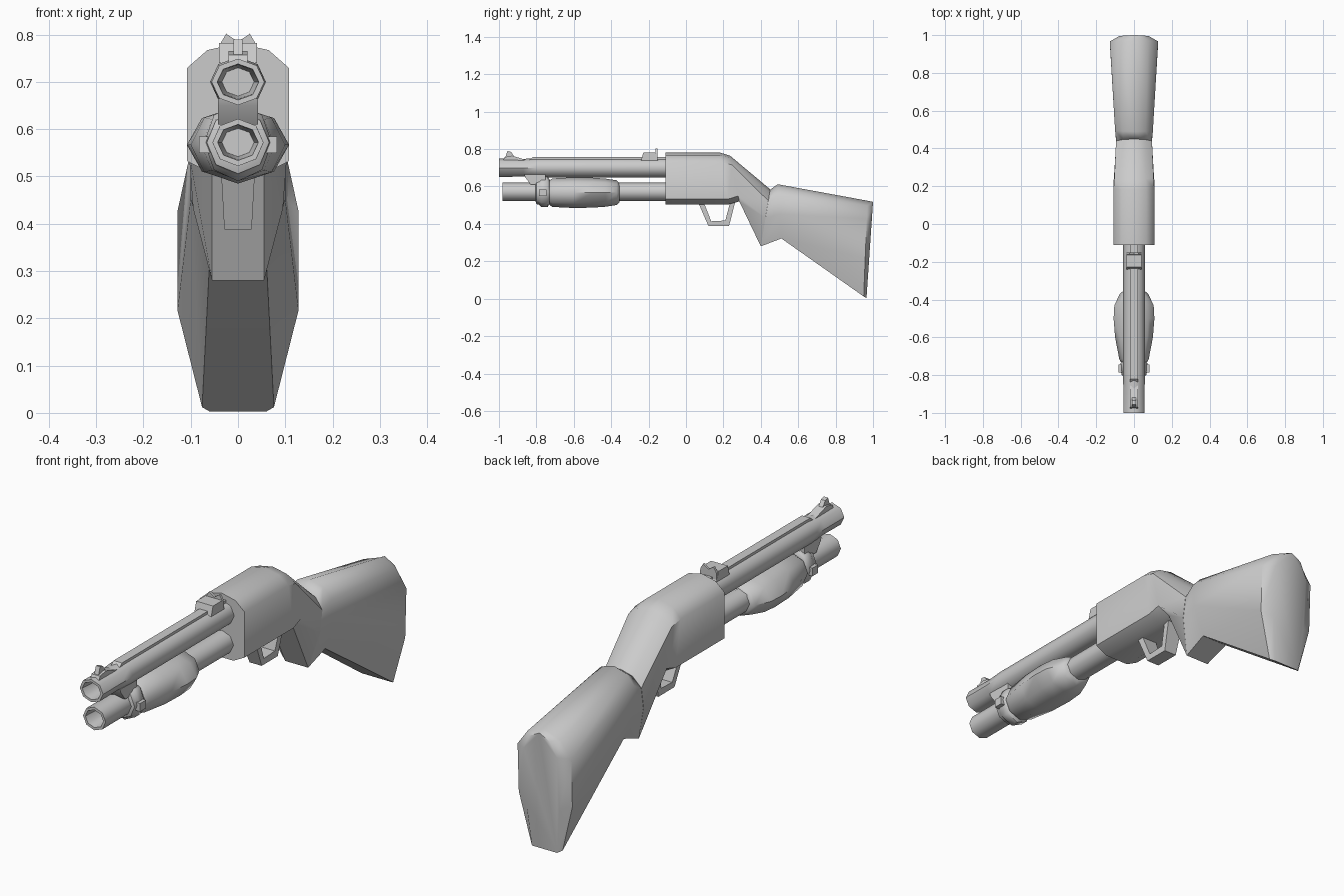
import bpy, bmesh, math

if "Cube" in bpy.data.objects:
    bpy.data.objects.remove(bpy.data.objects["Cube"])


def loft(name, rings, angle=50):
    """Skin a list of equal-length point rings and cap both ends."""
    bm = bmesh.new()
    rows = [[bm.verts.new(p) for p in r] for r in rings]
    n = len(rows[0])
    for a, b in zip(rows, rows[1:]):
        for i in range(n):
            j = (i + 1) % n
            bm.faces.new((a[i], a[j], b[j], b[i]))
    bm.faces.new(rows[0])
    bm.faces.new(rows[-1])
    bmesh.ops.recalc_face_normals(bm, faces=bm.faces)
    me = bpy.data.meshes.new(name)
    bm.to_mesh(me)
    bm.free()
    ob = bpy.data.objects.new(name, me)
    bpy.context.collection.objects.link(ob)
    bpy.ops.object.select_all(action='DESELECT')
    bpy.context.view_layer.objects.active = ob
    ob.select_set(True)
    bpy.ops.object.shade_smooth_by_angle(angle=math.radians(angle))
    return ob


def tube(name, zc, rings, n=8):
    """Octagonal part along y; each ring is (y, x radius, z radius)."""
    ang = [2 * math.pi * i / n for i in range(n)]
    return loft(name, [[(rx * math.cos(a), y, zc + rz * math.sin(a)) for a in ang]
                       for y, rx, rz in rings])


def slab(name, profile, w, x=0):
    """Side profile of (y, z) points given thickness across x."""
    return loft(name, [[(x + s * w, y, z) for y, z in profile] for s in (-1, 1)], 20)


def section(top, bot, w, wb, lo, hi):
    """Rounded body section between a top and a bottom (y, z) point."""
    half = [(wb, 0), (w, lo), (w, hi), (w * .6, hi + (1 - hi) * .72)]
    pts = half + [(0, 1)] + [(-x, t) for x, t in reversed(half)]
    return [(x, bot[0] + (top[0] - bot[0]) * t, bot[1] + (top[1] - bot[1]) * t)
            for x, t in pts]


# receiver flowing into the grip
loft("receiver_and_grip", [
    section((-.11, .782), (-.11, .505), .108, .055, .1, .81),
    section((.18, .782), (.23, .505), .108, .055, .1, .81),
    section((.235, .765), (.285, .52), .104, .055, .12, .8),
    section((.45, .585), (.40, .28), .095, .055, .5, .8)])

# shoulder stock with a bevelled butt
loft("stock", [
    section((.45, .583), (.40, .28), .094, .055, .5, .8),
    section((.49, .612), (.51, .322), .1, .06, .45, .8),
    section((.97, .524), (.95, .012), .128, .076, .4, .81),
    section((1.0, .518), (.965, .003), .08, .06, .38, .83)])

# barrel and magazine, both with a recessed muzzle
tube("barrel", .70, [(-.88, .034, .03), (-.98, .042, .036), (-1, .044, .038),
                     (-1, .056, .049), (-.87, .056, .047), (-.80, .059, .053),
                     (-.1, .059, .053)])
tube("magazine", .572, [(-.87, .034, .03), (-.96, .042, .036), (-.98, .043, .038),
                        (-.98, .054, .05), (-.1, .056, .05)])
slab("barrel_rib", [(-.84, .74), (-.82, .757), (-.1, .757), (-.1, .74)], .02)

# sliding fore-end
tube("pump", .567, [(-.73, .07, .066), (-.715, .078, .076), (-.6, .1, .082),
                    (-.5, .108, .08), (-.43, .104, .075), (-.37, .075, .066),
                    (-.355, .058, .05)])

# clamp, its side lugs and the bracket between the tubes
tube("clamp", .572, [(-.805, .055, .05), (-.80, .066, .066), (-.785, .068, .07),
                     (-.775, .072, .082), (-.74, .072, .082), (-.73, .066, .066)])
for side in (-1, 1):
    slab("clamp_lug", [(-.785, .55), (-.785, .585), (-.745, .585), (-.745, .55)],
         .012, side * .07)
slab("tube_bracket", [(-.865, .665), (-.86, .65), (-.83, .61), (-.75, .61),
                      (-.75, .665)], .042)

# trigger guard
loft("trigger_guard", [[(s * (.036 if z > .45 else .029), y, z) for y, z in
                        [(.065, .515), (.12, .388), (.23, .388), (.262, .515),
                         (.236, .515), (.21, .418), (.135, .414), (.095, .515)]]
                       for s in (-1, 1)], 20)

# rear sight base and notched leaf
slab("rear_sight_base", [(-.24, .74), (-.228, .782), (-.165, .782), (-.15, .74)], .04)
loft("rear_sight_leaf", [[(x, y, z) for x, z in
                          [(-.04, .75), (-.038, .78), (-.025, .802), (0, .785),
                           (.025, .802), (.038, .78), (.04, .75)]]
                         for y in (-.162, -.152)], 20)

# front sight blade on a low ramp
slab("front_sight_ramp", [(-.98, .735), (-.97, .757), (-.93, .765), (-.85, .74)], .02)
slab("front_sight_blade", [(-.97, .745), (-.955, .79), (-.935, .785), (-.915, .755)], .01)
